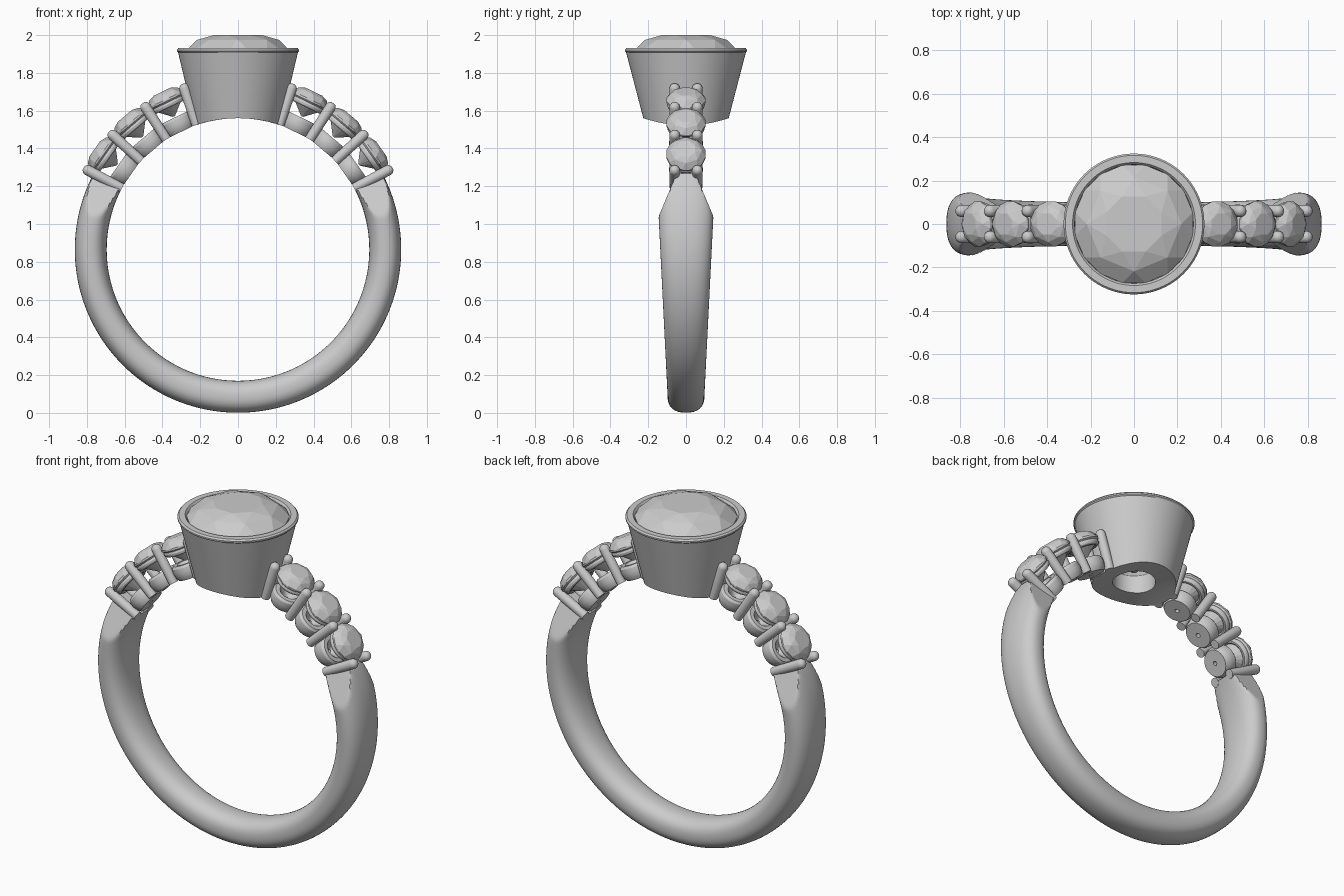
import bpy, bmesh
from math import sin, cos, pi, radians, sqrt, copysign
from mathutils import Matrix, Vector

if "Cube" in bpy.data.objects:
    bpy.data.objects.remove(bpy.data.objects["Cube"])

CZ = 0.865          # height of the finger-hole centre
R_IN, R_OUT = 0.695, 0.864


def finish(name, bm, mat=None, smooth=True):
    bmesh.ops.recalc_face_normals(bm, faces=bm.faces)
    me = bpy.data.meshes.new(name)
    bm.to_mesh(me)
    bm.free()
    ob = bpy.data.objects.new(name, me)
    bpy.context.collection.objects.link(ob)
    if mat:
        ob.matrix_world = mat
    if smooth:
        bpy.ops.object.select_all(action='DESELECT')
        ob.select_set(True)
        bpy.context.view_layer.objects.active = ob
        bpy.ops.object.shade_smooth_by_angle(angle=radians(30))
    return ob


def bridge(bm, rings, closed=True):
    for a, b in zip(rings, rings[1:]):
        n = len(a)
        for i in range(n):
            bm.faces.new((a[i], a[(i + 1) % n], b[(i + 1) % n], b[i]))


def lathe(name, profile, segs, mat=None, loop=False, reshape=None):
    """Revolve (radius, height) points about local z; loop joins last to first."""
    bm = bmesh.new()
    rings = []
    for r, z in profile:
        ring = []
        for i in range(segs):
            t = 2 * pi * i / segs
            co = Vector((r * cos(t), r * sin(t), z))
            ring.append(bm.verts.new(reshape(co) if reshape else co))
        rings.append(ring)
    bridge(bm, rings + rings[:1] if loop else rings)
    if not loop:
        bm.faces.new(rings[0])
        bm.faces.new(rings[-1])
    return finish(name, bm, mat)


def gem(name, radius, crown, depth, mat):
    """Round brilliant cut: table, star ring, girdle and culet, as a convex hull."""
    bm = bmesh.new()
    levels = ((0.5, crown, 8, 0.5), (0.79, crown * 0.68, 8, 0), (1, 0, 16, 0.5),
              (1, -radius * 0.1, 16, 0.5), (0.06, -depth, 8, 0))
    for f, z, n, off in levels:
        for i in range(n):
            t = 2 * pi * (i + off) / n
            bm.verts.new((radius * f * cos(t), radius * f * sin(t), z))
    bmesh.ops.convex_hull(bm, input=bm.verts)
    return finish(name, bm, mat, smooth=False)


def on_ring(angle, r, y=0.0):
    """Frame on the ring circle whose local z points outward."""
    s, c = sin(angle), cos(angle)
    return Matrix(((s, 0, c, r * c), (0, 1, 0, y), (-c, 0, s, CZ + r * s), (0, 0, 0, 1)))


# Band: rounded section swept under the finger, widening up to flat-cut shoulders
bm = bmesh.new()
rings = []
STEPS, SIDES = 180, 48
a0, a1 = radians(27.8), radians(-207.8)
for k in range(STEPS + 1):
    a = a0 + (a1 - a0) * k / STEPS
    ring = []
    for j in range(SIDES):
        t = 2 * pi * j / SIDES
        u = copysign(abs(cos(t)) ** 0.85, cos(t))
        v = copysign(abs(sin(t)) ** 0.85, sin(t))
        r = (R_IN + R_OUT) / 2 + (R_OUT - R_IN) / 2 * u
        z = CZ + r * sin(a)
        width = 0.093 + 0.052 * max(0, CZ + 0.78 * sin(a)) / 1.04
        limit = 0.145 - 0.42 * (z - 1.04)
        y = max(-limit, min(limit, width * v))
        ring.append(bm.verts.new((r * cos(a), y, z)))
    rings.append(ring)
bridge(bm, rings)
bm.faces.new(rings[0])
bm.faces.new(rings[-1])
finish("band", bm)


# Bezel: tapered cup whose underside follows the finger hole
def fit_finger(co):
    co.z = max(co.z, CZ + sqrt(max(0, R_IN ** 2 - co.x ** 2)))
    return co


lathe("center_bezel",
      [(0.115, 1.5), (0.17, 1.5), (0.226, 1.5), (0.317, 1.908), (0.324, 1.914),
       (0.324, 1.922), (0.316, 1.931), (0.283, 1.931), (0.274, 1.92), (0.27, 1.88),
       (0.115, 1.66)], 96, loop=True, reshape=fit_finger)
gem("center_stone", 0.276, 0.08, 0.3, Matrix.Translation((0, 0, 1.92)))

# Shoulder settings, three stones and four prong pairs per side
first, step = 27.8, 14.6
for side in ("right", "left"):
    def ang(d):
        return radians(d if side == "right" else 180 - d)
    for i in range(3):
        a = ang(first + step * (i + 0.5))
        tag = f"{side}_{i + 1}"
        gem(f"side_stone_{tag}", 0.106, 0.045, 0.1, on_ring(a, 0.882))
        # collar ring under the stone
        tube = [(0.084 + 0.016 * cos(t * pi / 5), 0.018 * sin(t * pi / 5)) for t in range(10)]
        lathe(f"stone_collar_{tag}", tube, 32, on_ring(a, 0.852), loop=True)
        # base cup with a small drilled hole
        lathe(f"base_cup_{tag}",
              [(0.012, -0.005), (0.074, -0.005), (0.084, 0.012), (0.09, 0.04),
               (0.088, 0.065), (0.078, 0.078), (0.055, 0.078), (0.012, 0.03)],
              32, on_ring(a, 0.697), loop=True)
    for i in range(4):
        for label, y in (("front", -0.06), ("back", 0.06)):
            dome = [(0.028 * cos(q * pi / 10), 0.203 + 0.028 * sin(q * pi / 10)) for q in range(5)]
            lathe(f"{label}_prong_{side}_{i + 1}", [(0.026, 0)] + dome, 20,
                  on_ring(ang(first + step * i), 0.695, y))
